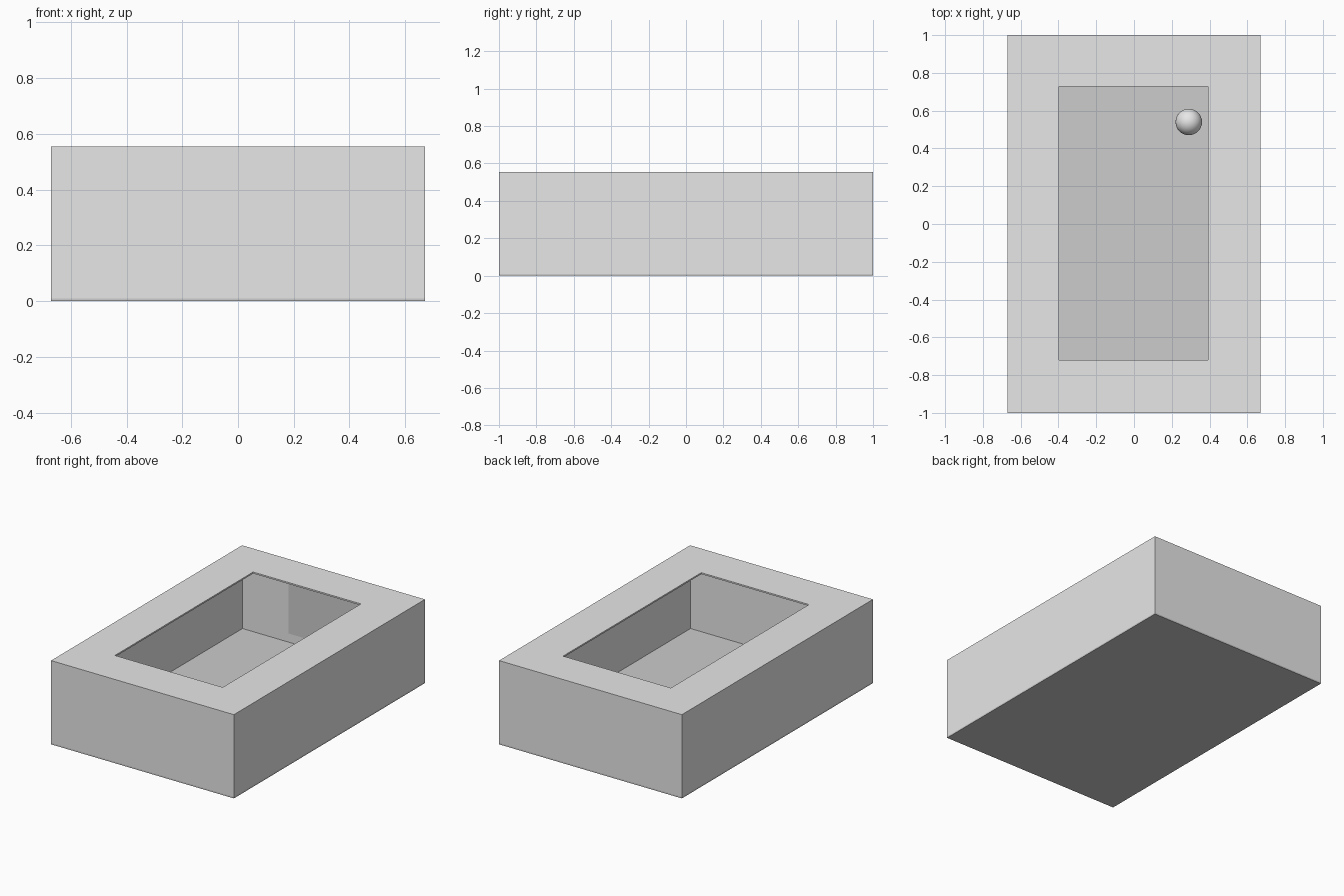
import bpy

if "Cube" in bpy.data.objects:
    bpy.data.objects.remove(bpy.data.objects["Cube"])

W, L, H = 0.67, 1.0, 0.555      # half width, half length, height
T = 0.01                        # sheet thickness


def material(name, v):
    m = bpy.data.materials.new(name)
    m.diffuse_color = (v, v, v, 1)
    m.use_nodes = True
    m.node_tree.nodes["Principled BSDF"].inputs["Base Color"].default_value = m.diffuse_color
    return m


light = material("light_grey", 0.8)
dark = material("mid_grey", 0.605)


def box(name, x0, x1, y0, y1, z0, z1, mat):
    bpy.ops.mesh.primitive_cube_add(
        size=1, location=((x0 + x1) / 2, (y0 + y1) / 2, (z0 + z1) / 2))
    ob = bpy.context.object
    ob.name = name
    ob.scale = (x1 - x0, y1 - y0, z1 - z0)
    bpy.ops.object.transform_apply(location=False, rotation=False, scale=True)
    ob.data.materials.append(mat)
    return ob


# Floor slab
box("floor", -W, W, -L, L, 0, T, dark)

# Hollow shell: outer block minus the room, minus the ceiling opening
shell = box("walls_and_ceiling", -W, W, -L, L, T, H, light)
cutters = [
    box("room_cutter", -W + T, W - T, -L + T, L - T, -0.1, H - T, light),
    box("opening_cutter", -0.398, 0.392, -0.72, 0.727, 0.3, 0.8, light),
]
for c in cutters:
    mod = shell.modifiers.new(c.name, 'BOOLEAN')
    mod.operation = 'DIFFERENCE'
    mod.solver = 'EXACT'
    mod.object = c
    bpy.context.view_layer.objects.active = shell
    bpy.ops.object.modifier_apply(modifier=mod.name)
    bpy.data.objects.remove(c)

# Thin panel on the inside of the back wall
box("wall_panel", -0.32, 0.32, L - T - 0.005, L - T, 0.07, 0.48, dark)

# Ball on the floor
bpy.ops.mesh.primitive_uv_sphere_add(
    segments=32, ring_count=16, radius=0.07, location=(0.29, 0.54, T + 0.07))
ball = bpy.context.object
ball.name = "ball"
ball.data.materials.append(light)
bpy.ops.object.shade_smooth()
